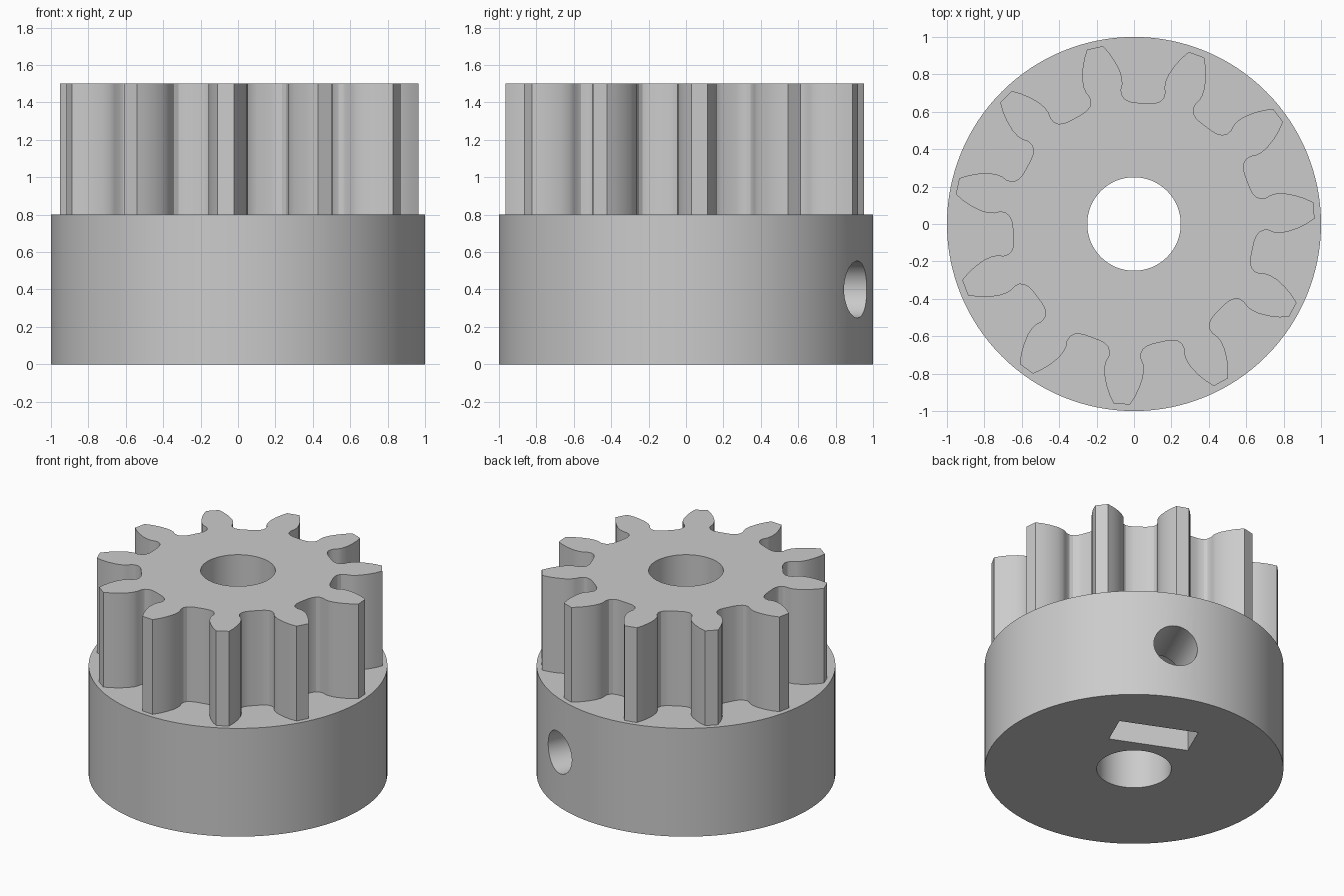
import bpy, bmesh
from math import radians, pi, sin, cos, sqrt
from mathutils import Matrix, Vector

cube = bpy.data.objects.get("Cube")
if cube:
    bpy.data.objects.remove(cube, do_unlink=True)

TEETH = 11
PITCH = 2 * pi / TEETH
GAP_ANGLE = radians(86.1)     # direction of one tooth gap
SCREW_ANGLE = radians(66.4)   # direction of the set screw
BASE_TOP, GEAR_TOP = 0.8, 1.5
SCREW_Z = 0.4
BORE_R = 0.25

grey = bpy.data.materials.new("plain grey")
grey.use_nodes = True
grey.diffuse_color = (0.6, 0.6, 0.6, 1)
grey.node_tree.nodes["Principled BSDF"].inputs["Base Color"].default_value = (0.6, 0.6, 0.6, 1)


def prism(name, outline, start, end, matrix=Matrix()):
    """Extrude a flat outline along local z from start to end."""
    bm = bmesh.new()
    face = bm.faces.new([bm.verts.new((x, y, start)) for x, y in outline])
    grown = bmesh.ops.extrude_face_region(bm, geom=[face])["geom"]
    verts = [v for v in grown if isinstance(v, bmesh.types.BMVert)]
    bmesh.ops.translate(bm, verts=verts, vec=(0, 0, end - start))
    bmesh.ops.transform(bm, matrix=matrix, verts=bm.verts)
    bmesh.ops.recalc_face_normals(bm, faces=bm.faces)
    mesh = bpy.data.meshes.new(name)
    bm.to_mesh(mesh)
    bm.free()
    mesh.materials.append(grey)
    obj = bpy.data.objects.new(name, mesh)
    bpy.context.collection.objects.link(obj)
    return obj


def circle(radius, sides, turn=0.0):
    return [(radius * cos(turn + 2 * pi * i / sides), radius * sin(turn + 2 * pi * i / sides))
            for i in range(sides)]


def finish(obj, cutters):
    """Cut the holes, then smooth the curved walls."""
    bpy.ops.object.select_all(action='DESELECT')
    bpy.context.view_layer.objects.active = obj
    obj.select_set(True)
    for cutter in cutters:
        mod = obj.modifiers.new(cutter.name, 'BOOLEAN')
        mod.operation = 'DIFFERENCE'
        mod.solver = 'EXACT'
        mod.object = cutter
        bpy.ops.object.modifier_apply(modifier=mod.name)
    bpy.ops.object.shade_smooth_by_angle(angle=radians(25))


# Half of one tooth gap: (sideways, outward), from tooth tip to gap floor
half_gap = [(0.23, 0.938), (0.193, 0.902), (0.16, 0.86), (0.13, 0.81), (0.116, 0.77),
            (0.113, 0.74), (0.118, 0.71), (0.112, 0.683), (0.095, 0.663), (0.07, 0.652),
            (0.04, 0.648)]
gap = half_gap + [(-u, v) for u, v in reversed(half_gap)]
gear_outline = []
for i in range(TEETH):
    a = GAP_ANGLE - i * PITCH
    out, side = Vector((cos(a), sin(a))), Vector((-sin(a), cos(a)))
    gear_outline += [tuple(out * v + side * u) for u, v in gap]

# Parts
base = prism("base_hub", circle(1.0, 128), 0, BASE_TOP)
gear = prism("toothed_gear", gear_outline, BASE_TOP, GEAR_TOP)

# Cutters: local z of the screw frame points outward, local x points up
bore = prism("bore_cutter", circle(BORE_R, 64), -0.5, 2)
out = Vector((cos(SCREW_ANGLE), sin(SCREW_ANGLE), 0))
up = Vector((0, 0, 1))
frame = Matrix.Translation((0, 0, SCREW_Z)) @ Matrix((up, out.cross(up), out)).transposed().to_4x4()
screw = prism("screw_hole_cutter", circle(0.152, 40), 0.1, 1.3, frame)

# Nut pocket: pointed top, straight sides running out of the underside
half_w = 0.275
r = 2 * half_w / sqrt(3)
pocket = [(r, 0), (r / 2, half_w), (-0.6, half_w), (-0.6, -half_w), (r / 2, -half_w)]
nut = prism("nut_pocket_cutter", pocket, 0.34, 0.59, frame)

finish(base, [bore, screw, nut])
finish(gear, [bore])
for cutter in (bore, screw, nut):
    bpy.data.objects.remove(cutter, do_unlink=True)
